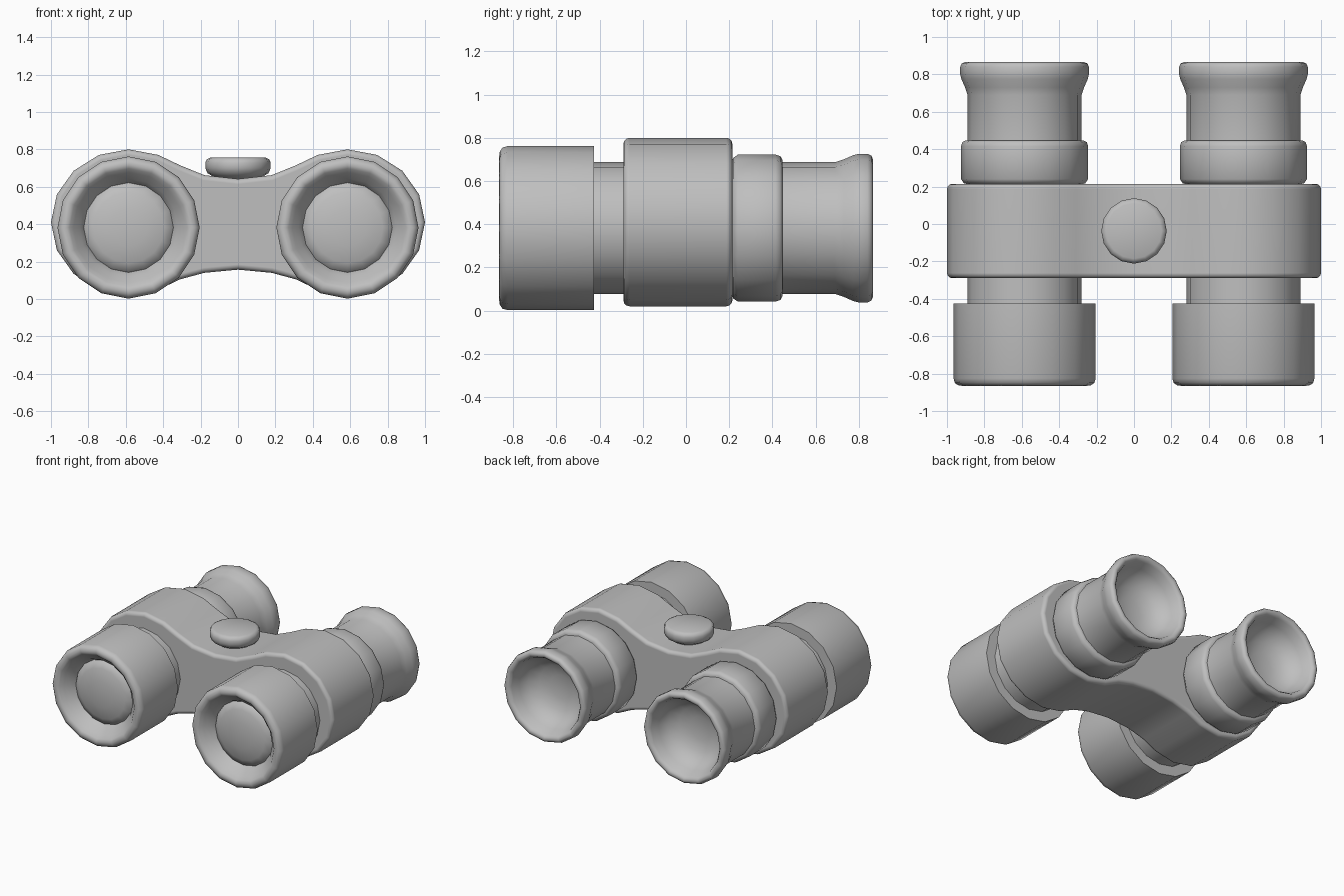
import bpy
import bmesh
from math import radians, cos, sin, tau
from mathutils import Matrix

cube = bpy.data.objects.get("Cube")
if cube:
    bpy.data.objects.remove(cube, do_unlink=True)

grey = bpy.data.materials.new("neutral_grey")
grey.use_nodes = True
colour = (0.52, 0.52, 0.52, 1)
grey.diffuse_color = colour
grey.node_tree.nodes["Principled BSDF"].inputs["Base Color"].default_value = colour

SIDES = 16


def finish(bm, name, location, angle=50):
    """Turn a bmesh into a smooth shaded object with sharp edges kept."""
    bmesh.ops.remove_doubles(bm, verts=bm.verts, dist=0.0005)
    bmesh.ops.recalc_face_normals(bm, faces=bm.faces)
    mesh = bpy.data.meshes.new(name)
    bm.to_mesh(mesh)
    bm.free()
    mesh.materials.append(grey)
    mesh.shade_smooth()
    mesh.set_sharp_from_angle(angle=radians(angle))
    obj = bpy.data.objects.new(name, mesh)
    obj.location = location
    bpy.context.collection.objects.link(obj)
    return obj


def lathe(name, profile, location, upright=False):
    """Revolve (radius, distance) points about the y axis, or z if upright."""
    bm = bmesh.new()
    verts = [bm.verts.new((0, d, r)) for r, d in profile]
    edges = [bm.edges.new(pair) for pair in zip(verts, verts[1:])]
    bmesh.ops.spin(bm, geom=verts + edges, cent=(0, 0, 0), axis=(0, 1, 0),
                   angle=tau, steps=SIDES)
    if upright:
        bmesh.ops.rotate(bm, verts=bm.verts, cent=(0, 0, 0),
                         matrix=Matrix.Rotation(radians(90), 3, 'X'))
    return finish(bm, name, location)


# Profiles of the parts of one telescope tube, front to back
barrel = [(0, -0.76), (0.24, -0.76), (0.262, -0.80), (0.295, -0.83),
          (0.315, -0.855), (0.335, -0.865), (0.355, -0.862),
          (0.373, -0.85), (0.38, -0.825), (0.38, -0.425), (0, -0.425)]
lens = [(0, -0.812), (0.10, -0.806), (0.19, -0.79), (0.235, -0.77),
        (0.245, -0.75), (0, -0.75)]
neck = [(0, -0.44), (0.305, -0.44), (0.305, -0.27), (0, -0.27)]
ring = [(0, 0.20), (0.305, 0.213), (0.325, 0.218), (0.34, 0.24),
        (0.34, 0.415), (0.333, 0.437), (0.315, 0.447), (0, 0.447)]
eyecup = [(0, 0.43), (0.305, 0.43), (0.305, 0.69), (0.318, 0.73),
          (0.338, 0.775), (0.344, 0.80), (0.344, 0.84), (0.336, 0.858),
          (0.32, 0.865), (0.302, 0.86), (0.288, 0.842), (0.268, 0.78),
          (0.235, 0.72), (0.17, 0.675), (0.09, 0.655), (0, 0.65)]

for side, x in (("left", 0.585), ("right", -0.585)):
    for part, profile in (("objective_barrel", barrel), ("front_lens", lens),
                          ("front_neck", neck), ("eyepiece_ring", ring),
                          ("eyecup", eyecup)):
        lathe(f"{side}_{part}", profile, (x, 0, 0.382))

# Body: two round lobes joined by a waisted bridge, cut as one outline
lobe = []
for i in range(-5, 6):
    a = i * tau / SIDES
    lobe.append((0.585 + 0.415 * cos(a), 0.41 + 0.39 * sin(a)))
under = [(0.18, 0.14), (0.31, 0.105)]
over = [(0.31, 0.715), (0.18, 0.662)]
half = under + lobe + over
outline = [(0, 0.157)] + half + [(0, 0.642)] + [(-x, z) for x, z in reversed(half)]

bm = bmesh.new()
front = bm.faces.new([bm.verts.new((x, -0.29, z)) for x, z in outline])
extruded = bmesh.ops.extrude_face_region(bm, geom=[front], use_keep_orig=True)
moved = [g for g in extruded["geom"] if isinstance(g, bmesh.types.BMVert)]
bmesh.ops.translate(bm, verts=moved, vec=(0, 0.505, 0))
bmesh.ops.recalc_face_normals(bm, faces=bm.faces)
rims = [e for e in bm.edges if abs(e.verts[0].co.y - e.verts[1].co.y) < 0.01]
bmesh.ops.bevel(bm, geom=rims, offset=0.028, segments=3, profile=0.5,
                affect='EDGES', clamp_overlap=True)
body = finish(bm, "body", (0, 0, 0))
body.modifiers.new("even_shading", 'WEIGHTED_NORMAL').keep_sharp = True

# Focus knob; the lathe axis is flipped upright, so distance becomes height
knob = [(0, 0.62), (0.10, 0.635), (0.135, 0.655), (0.163, 0.673),
        (0.175, 0.70), (0.175, 0.728), (0.167, 0.747), (0.148, 0.756),
        (0, 0.756)]
lathe("focus_knob", knob, (0, -0.037, 0), upright=True)
